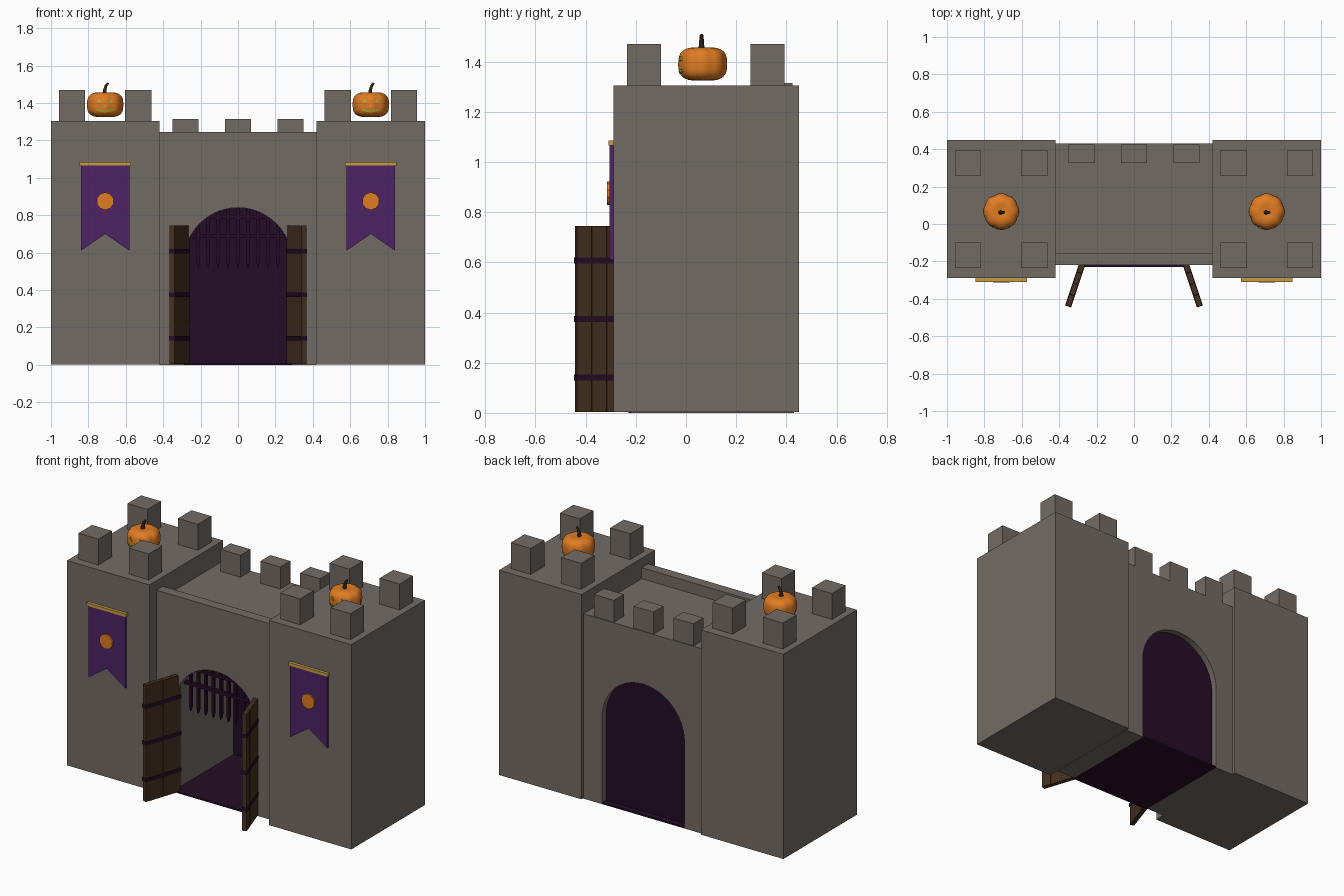
import bpy, bmesh, math
from mathutils import Matrix, Vector

cube = bpy.data.objects.get("Cube")
if cube:
    bpy.data.objects.remove(cube, do_unlink=True)


def material(name, *rgb):
    m = bpy.data.materials.new(name)
    m.use_nodes = True
    m.diffuse_color = (*rgb, 1)
    bsdf = m.node_tree.nodes["Principled BSDF"]
    bsdf.inputs["Base Color"].default_value = (*rgb, 1)
    bsdf.inputs["Roughness"].default_value = 0.9
    return m


STONE = material("grey stone", 0.17, 0.148, 0.13)
DARK = material("dark purple", 0.018, 0.004, 0.019)
PURPLE = material("banner purple", 0.075, 0.016, 0.125)
WOOD = material("brown wood", 0.06, 0.031, 0.015)
GOLD = material("gold", 0.58, 0.33, 0.06)
ORANGE = material("pumpkin orange", 0.75, 0.2, 0.017)
STEM = material("stem brown", 0.03, 0.018, 0.01)
GLOW = material("glowing yellow", 0.5, 0.42, 0.04)


def finish(name, bm, mat, matrix=None, smooth=False):
    bmesh.ops.recalc_face_normals(bm, faces=bm.faces)
    me = bpy.data.meshes.new(name)
    bm.to_mesh(me)
    bm.free()
    me.materials.append(mat)
    ob = bpy.data.objects.new(name, me)
    bpy.context.scene.collection.objects.link(ob)
    if matrix:
        ob.matrix_world = matrix
    for p in me.polygons:
        p.use_smooth = smooth
    return ob


def add_box(bm, x0, x1, y0, y1, z0, z1):
    size = Matrix.Diagonal((x1 - x0, y1 - y0, z1 - z0, 1))
    mid = Matrix.Translation(((x0 + x1) / 2, (y0 + y1) / 2, (z0 + z1) / 2))
    bmesh.ops.create_cube(bm, size=1, matrix=mid @ size)


def boxes(name, mat, *extents, matrix=None):
    bm = bmesh.new()
    for e in extents:
        add_box(bm, *e)
    return finish(name, bm, mat, matrix)


def add_prism(bm, outline, y0, y1):
    """Extrude an x,z outline along y; y0 may be a function of x and z."""
    front = y0 if callable(y0) else (lambda x, z: y0)
    depth = y1 if callable(y1) else (lambda x, z: y1)
    a = [bm.verts.new((x, front(x, z), z)) for x, z in outline]
    b = [bm.verts.new((x, depth(x, z), z)) for x, z in outline]
    bm.faces.new(a)
    bm.faces.new(b[::-1])
    for i in range(len(a)):
        j = (i + 1) % len(a)
        bm.faces.new((a[i], b[i], b[j], a[j]))


def prism(name, mat, outline, y0, y1, matrix=None):
    bm = bmesh.new()
    add_prism(bm, outline, y0, y1)
    return finish(name, bm, mat, matrix)


# Gatehouse with an arched passage
ARCH_R, SPRING, ROOF = 0.29, 0.55, 1.175
arch = [(-ARCH_R, 0)]
for i in range(25):
    t = math.pi * (1 - i / 24)
    arch.append((ARCH_R * math.cos(t), SPRING + ARCH_R * math.sin(t)))
arch.append((ARCH_R, 0))
prism("gatehouse", STONE, [(-0.42, 0), *arch, (0.42, 0), (0.42, ROOF), (-0.42, ROOF)], -0.22, 0.43)
boxes("front_parapet", STONE, (-0.42, 0.42, -0.22, -0.155, ROOF, 1.245))
boxes("rear_merlons", STONE,
      *[(x - 0.07, x + 0.07, 0.325, 0.425, ROOF, 1.315) for x in (-0.28, 0, 0.28)])
prism("rear_arch_panel", DARK, arch, 0.37, 0.39)
boxes("passage_floor", DARK, (-ARCH_R, ARCH_R, -0.23, 0.43, 0, 0.01))

# Portcullis: pointed vertical bars and two cross bars
bm = bmesh.new()
Y = -0.17
for i in range(-4, 5):
    x = i * 0.053
    top = SPRING + math.sqrt(ARCH_R ** 2 - x * x)
    w = 0.009
    add_prism(bm, [(x, 0.515), (x + w, 0.55), (x + w, top), (x - w, top), (x - w, 0.55)],
              Y - w, Y + w)
for z in (0.69, 0.79):
    half = math.sqrt(ARCH_R ** 2 - (z - SPRING) ** 2)
    add_box(bm, -half, half, Y - 0.012, Y + 0.012, z - 0.01, z + 0.01)
finish("portcullis", bm, DARK)


# Pumpkin body shape shared by the body and the carved face
PUMP_R, PUMP_H, POWER = 0.097, 0.068, 0.65


def pumpkin_front(x, z):
    s = min(abs(z) / PUMP_H, 0.99) ** (1 / POWER)
    r = PUMP_R * math.sqrt(1 - s * s) ** POWER
    return -math.sqrt(max(r * r - x * x, 0))


def pumpkin(side, matrix):
    bm = bmesh.new()
    bmesh.ops.create_uvsphere(bm, u_segments=48, v_segments=20, radius=1)
    for v in bm.verts:
        c = math.hypot(v.co.x, v.co.y)
        a = math.atan2(v.co.y, v.co.x)
        rib = 1 - 0.05 * (1 - abs(math.cos(4 * a)))
        r = PUMP_R * c ** POWER * rib
        z = math.copysign(PUMP_H * abs(v.co.z) ** POWER, v.co.z)
        z *= 1 - 0.12 * max(0, 1 - c * 3)
        v.co = Vector((r * math.cos(a), r * math.sin(a), z))
    finish(side + "_pumpkin", bm, ORANGE, matrix, smooth=True)

    # Carved face following the curved front
    bm = bmesh.new()
    shapes = []
    for s in (-1, 1):
        shapes.append([(s * 0.016, 0.01), (s * 0.046, 0.014), (s * 0.032, 0.03)])
        for i in range(3):
            x0, x1 = s * i * 0.016, s * (i + 1) * 0.016
            low = [-0.041 + 5 * x * x for x in (x0, x1)]
            high = [-0.027 + 3 * x * x for x in (x0, x1)]
            shapes.append([(x0, low[0]), (x1, low[1]), (x1, high[1]), (x0, high[0])])
    shapes.append([(-0.007, -0.01), (0.007, -0.01), (0, 0.004)])
    for shape in shapes:
        add_prism(bm, shape, lambda x, z: pumpkin_front(x, z) - 0.002,
                  lambda x, z: pumpkin_front(x, z) + 0.006)
    finish(side + "_pumpkin_face", bm, GLOW, matrix)

    # Bent tapering stem
    cu = bpy.data.curves.new(side + "_pumpkin_stem", "CURVE")
    cu.dimensions = "3D"
    cu.bevel_depth = 0.011
    cu.bevel_resolution = 1
    cu.use_fill_caps = True
    sp = cu.splines.new("POLY")
    path = [(-0.004, 0.05, 1.3), (-0.002, 0.08, 0.9), (0.004, 0.1, 0.8), (0.016, 0.117, 0.6)]
    sp.points.add(len(path) - 1)
    for p, (x, z, r) in zip(sp.points, path):
        p.co = (x, -0.005, z, 1)
        p.radius = r
    cu.materials.append(STEM)
    ob = bpy.data.objects.new(side + "_pumpkin_stem", cu)
    ob.matrix_world = matrix
    bpy.context.scene.collection.objects.link(ob)


for side, s in (("left", 1), ("right", -1)):
    # Tower and its corner merlons
    cx = s * 0.71
    boxes(side + "_tower", STONE, (cx - 0.29, cx + 0.29, -0.29, 0.45, 0.003, 1.305))
    boxes(side + "_tower_merlons", STONE,
          *[(cx + dx - 0.07, cx + dx + 0.07, y - 0.068, y + 0.068, 1.305, 1.47)
            for dx in (-0.177, 0.177) for y in (-0.168, 0.325)])

    # Swallow-tailed banner, rod and round emblem
    prism(side + "_banner", PURPLE,
          [(cx - 0.13, 1.075), (cx - 0.13, 0.61), (cx, 0.7), (cx + 0.13, 0.61), (cx + 0.13, 1.075)],
          -0.304, -0.29)
    boxes(side + "_banner_rod", GOLD, (cx - 0.138, cx + 0.138, -0.309, -0.29, 1.066, 1.085))
    ring = [math.tau * (i + 0.5) / 10 for i in range(10)]
    prism(side + "_banner_emblem", ORANGE,
          [(cx + 0.047 * math.cos(a), 0.875 + 0.047 * math.sin(a)) for a in ring], -0.314, -0.3)

    # Open door: planks and dark bands, swung outward from the jamb
    swing = Matrix.Translation((s * 0.272, -0.2, 0)) @ Matrix.Rotation(s * math.radians(18.5), 4, "Z")
    boxes(side + "_door", WOOD,
          *[(-0.014, 0.014, -0.063 * (i + 1) + 0.001, -0.063 * i - 0.001, 0.004, 0.745)
            for i in range(4)], matrix=swing)
    boxes(side + "_door_bands", DARK,
          *[(-0.017, 0.017, -0.254, 0.001, z - 0.012, z + 0.012) for z in (0.142, 0.375, 0.608)],
          matrix=swing)

    pumpkin(side, Matrix.Translation((cx, 0.067, 1.391)))
